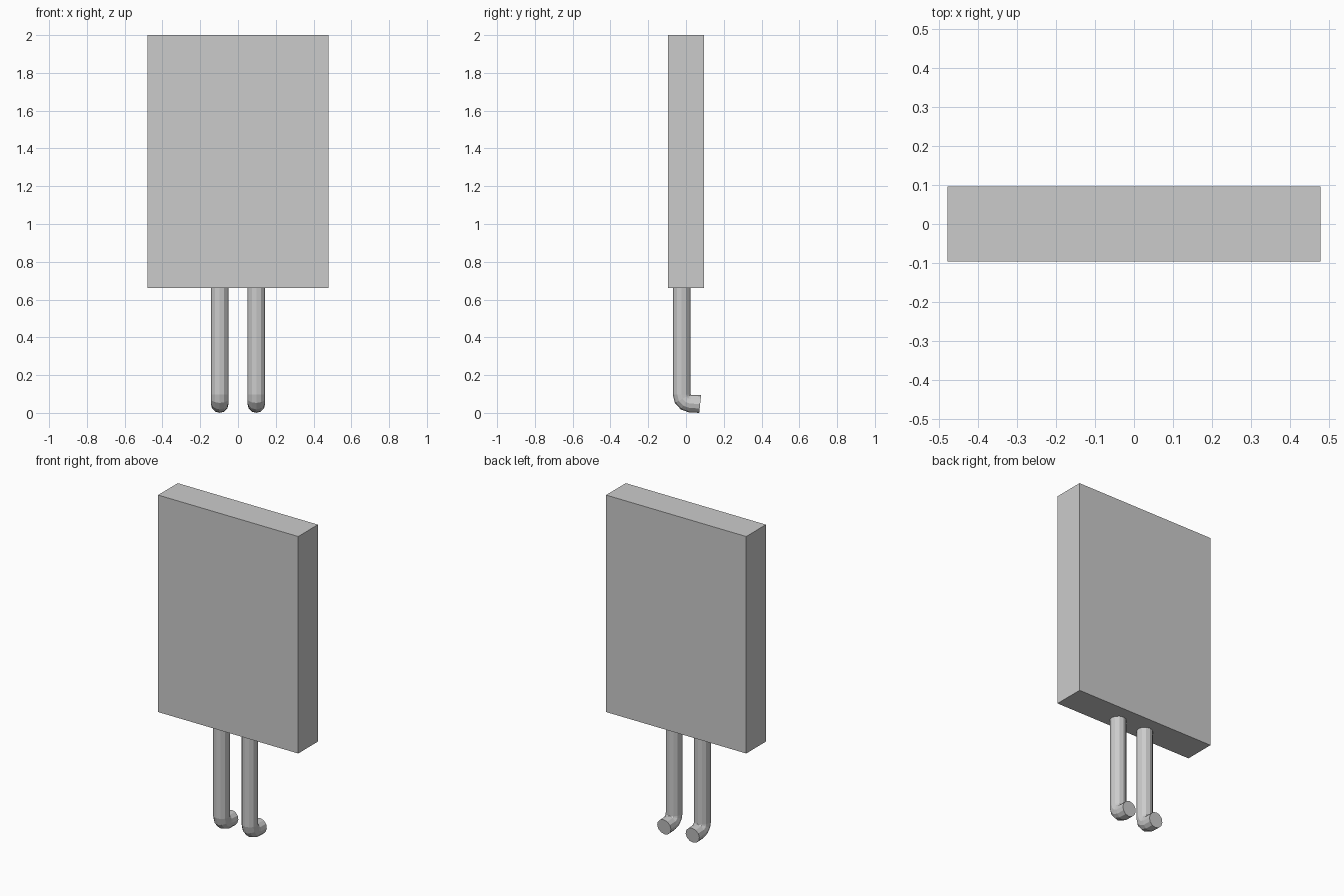
import bpy, bmesh
from math import sin, cos, pi, radians
from mathutils import Vector

if "Cube" in bpy.data.objects:
    bpy.data.objects.remove(bpy.data.objects["Cube"])

R = 0.047          # lead radius
SIDES = 12


def make_object(name, bm):
    bmesh.ops.recalc_face_normals(bm, faces=bm.faces[:])
    mesh = bpy.data.meshes.new(name)
    bm.to_mesh(mesh)
    bm.free()
    ob = bpy.data.objects.new(name, mesh)
    bpy.context.collection.objects.link(ob)
    return ob


def lead(name, x):
    # stations along the bent wire: (y, z, bend angle), turning about the inner corner
    py, pz, bend = 0.026, 0.098, 0.049
    stations = [(py - bend, 0.67, 0.0)]
    for deg in (0, 28, 56, 84):
        a = radians(deg)
        stations.append((py - bend * cos(a), pz - bend * sin(a), a))
    stations.append((0.075, 0.047, radians(84)))

    bm = bmesh.new()
    rings = []
    for y, z, a in stations:
        side = Vector((0, cos(a), sin(a)))
        ring = []
        for i in range(SIDES):
            t = 2 * pi * i / SIDES
            p = Vector((x, y, z)) + R * (cos(t) * Vector((1, 0, 0)) + sin(t) * side)
            ring.append(bm.verts.new(p))
        rings.append(ring)
    for r0, r1 in zip(rings, rings[1:]):
        for i in range(SIDES):
            j = (i + 1) % SIDES
            bm.faces.new((r0[i], r0[j], r1[j], r1[i]))
    bm.faces.new(rings[0])
    bm.faces.new(rings[-1])
    return make_object(name, bm)


# flat rectangular body
bm = bmesh.new()
bmesh.ops.create_cube(bm, size=1)
bmesh.ops.scale(bm, vec=(0.956, 0.192, 1.338), verts=bm.verts)
bmesh.ops.translate(bm, vec=(0, 0, 1.331), verts=bm.verts)
make_object("body", bm)

# two bent leads
lead("left_lead", -0.097)
lead("right_lead", 0.097)
